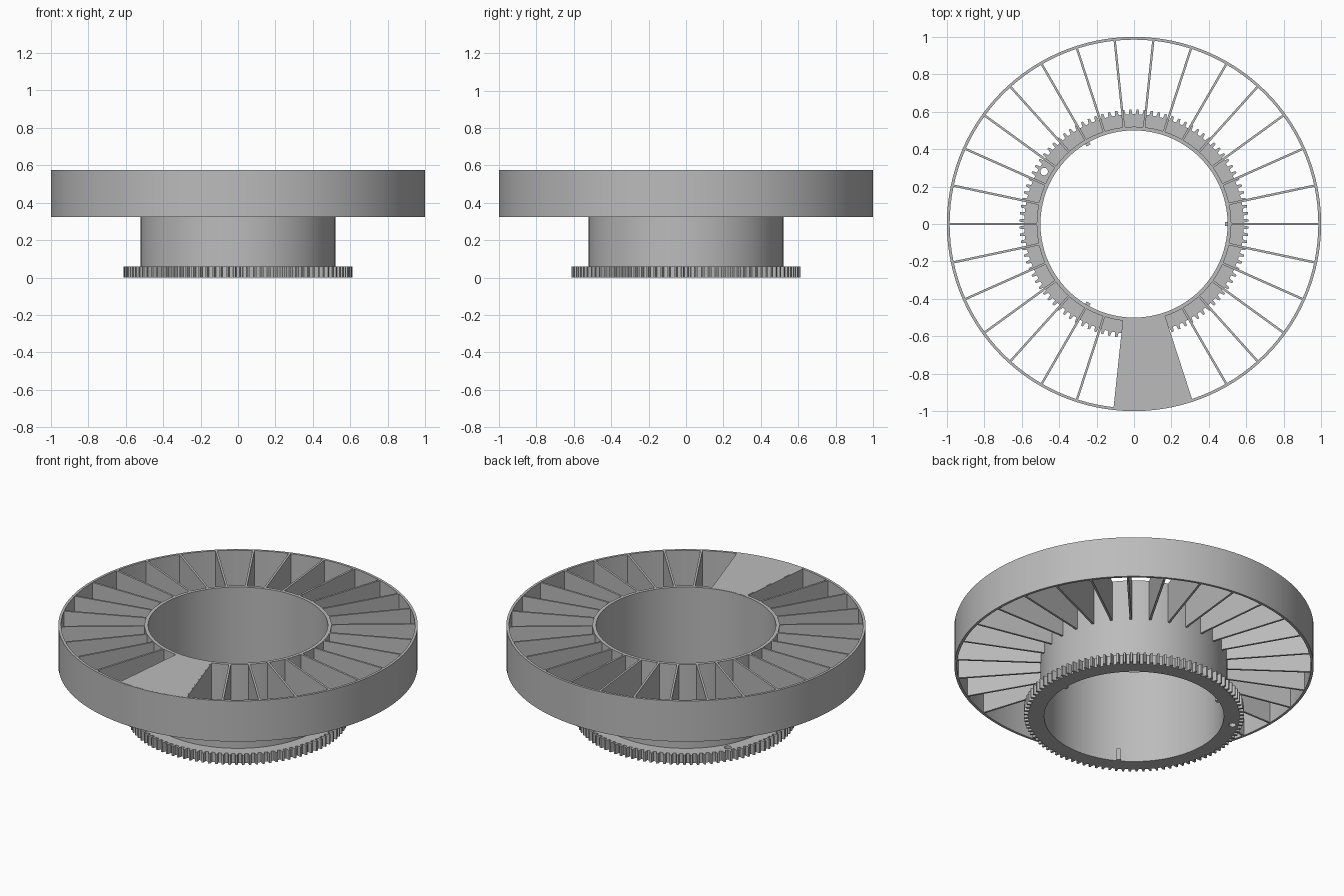
import bpy, bmesh, math
from math import cos, sin, radians, tau

if "Cube" in bpy.data.objects:
    bpy.data.objects.remove(bpy.data.objects["Cube"])

grey = bpy.data.materials.new("plain_grey")
grey.diffuse_color = (0.5, 0.5, 0.5, 1)
grey.use_nodes = True
grey.node_tree.nodes["Principled BSDF"].inputs["Base Color"].default_value = grey.diffuse_color


def finish(name, bm, smooth=True):
    bmesh.ops.recalc_face_normals(bm, faces=bm.faces)
    me = bpy.data.meshes.new(name)
    bm.to_mesh(me)
    bm.free()
    ob = bpy.data.objects.new(name, me)
    bpy.context.collection.objects.link(ob)
    me.materials.append(grey)
    if smooth:
        bpy.ops.object.select_all(action='DESELECT')
        ob.select_set(True)
        bpy.context.view_layer.objects.active = ob
        bpy.ops.object.shade_smooth_by_angle(angle=radians(25))
    return ob


def band(name, inner, outer, z0, z1, closed=True, smooth=True):
    """Extruded band between two matching outlines of (x, y) points."""
    bm = bmesh.new()
    rings = [[bm.verts.new((x, y, z)) for x, y in pts]
             for pts, z in ((inner, z0), (outer, z0), (outer, z1), (inner, z1))]
    n = len(inner)
    for i in range(n if closed else n - 1):
        j = (i + 1) % n
        for a in range(4):
            r, s = rings[a], rings[(a + 1) % 4]
            bm.faces.new((r[i], r[j], s[j], s[i]))
    if not closed:
        for i in (0, n - 1):
            bm.faces.new([r[i] for r in rings])
    return finish(name, bm, smooth)


def arc(r, a0=0, a1=360, n=120, endpoint=False):
    m = n - 1 if endpoint else n
    return [(r * cos(radians(a0 + (a1 - a0) * i / m)),
             r * sin(radians(a0 + (a1 - a0) * i / m))) for i in range(n)]


def add_box(bm, r0, r1, half, z0, z1, deg):
    """Radial box at an angle."""
    c, s = cos(radians(deg)), sin(radians(deg))
    v = [bm.verts.new((r * c - t * s, r * s + t * c, z))
         for z in (z0, z1) for r, t in ((r0, -half), (r1, -half), (r1, half), (r0, half))]
    for f in ((0, 1, 2, 3), (4, 5, 6, 7), (0, 1, 5, 4), (1, 2, 6, 5), (2, 3, 7, 6), (3, 0, 4, 7)):
        bm.faces.new([v[i] for i in f])


LOW, TOP = 0.325, 0.575

# Outer rim and central tube
band("outer_rim", arc(0.985), arc(1.0), LOW, TOP)
band("central_tube", arc(0.5), arc(0.52), 0, TOP)

# Gear flange with evenly spaced teeth
TEETH = 100
inner, outer = [], []
for i in range(TEETH):
    for frac, r in ((0.0, 0.587), (0.24, 0.587), (0.36, 0.612), (0.64, 0.612), (0.76, 0.587)):
        a = tau * (i + frac) / TEETH
        inner.append((0.51 * cos(a), 0.51 * sin(a)))
        outer.append((r * cos(a), r * sin(a)))
gear = band("gear_flange", inner, outer, 0, 0.06, smooth=False)

# Index hole through the flange
bm = bmesh.new()
bmesh.ops.create_cone(bm, cap_ends=True, segments=24, radius1=0.02, radius2=0.02, depth=0.3)
bmesh.ops.translate(bm, verts=bm.verts, vec=(-0.48, 0.28, 0.03))
cutter = finish("hole_cutter", bm)
cutter.hide_render = True
cutter.hide_viewport = True
cut = gear.modifiers.new("index_hole", 'BOOLEAN')
cut.operation = 'DIFFERENCE'
cut.solver = 'EXACT'
cut.object = cutter

# Radial dividers, leaving out the one under the covered sector
bm = bmesh.new()
for k in range(30):
    if k != 23:
        add_box(bm, 0.515, 0.99, 0.006, LOW, TOP, k * 12)
finish("radial_dividers", bm, smooth=False)

# Covered sector closing two pockets
band("sector_cover", arc(0.505, -96, -72, 9, True), arc(0.995, -96, -72, 9, True),
     TOP - 0.02, TOP + 0.0005, closed=False, smooth=False)

# Small locating tabs inside the tube
bm = bmesh.new()
for k in range(3):
    add_box(bm, 0.485, 0.51, 0.012, 0.0, 0.07, k * 120)
finish("locating_tabs", bm, smooth=False)
